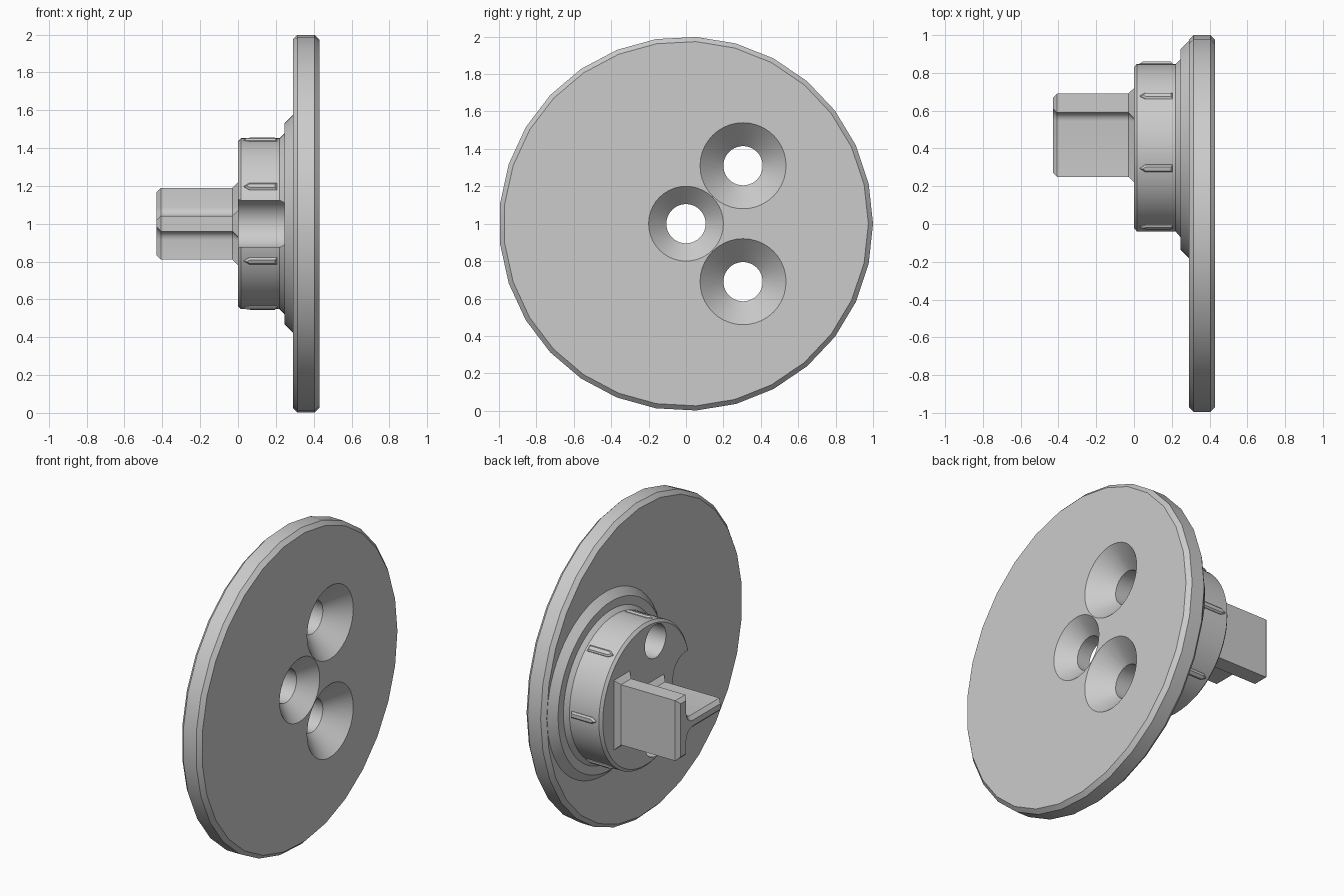
import bpy, bmesh
from math import sin, cos, pi, tau, radians
from mathutils import Vector, Matrix

if "Cube" in bpy.data.objects:
    bpy.data.objects.remove(bpy.data.objects["Cube"])

HUB_Y = 0.395   # hub axis offset from the plate axis


def finish(name, bm):
    bmesh.ops.recalc_face_normals(bm, faces=bm.faces)
    me = bpy.data.meshes.new(name)
    bm.to_mesh(me)
    bm.free()
    ob = bpy.data.objects.new(name, me)
    bpy.context.collection.objects.link(ob)
    return ob


def skin(bm, rings):
    """Join equal-length rings of points and cap both ends."""
    rows = [[bm.verts.new(p) for p in ring] for ring in rings]
    n = len(rows[0])
    for a, b in zip(rows, rows[1:]):
        for i in range(n):
            j = (i + 1) % n
            bm.faces.new((a[i], a[j], b[j], b[i]))
    bm.faces.new(rows[0][::-1])
    bm.faces.new(rows[-1])


def turned(name, profile, y, z, sides):
    """Solid turned about an axis along x, profile is (x, radius)."""
    bm = bmesh.new()
    skin(bm, [[(x, y + r * cos(tau * i / sides), z + r * sin(tau * i / sides))
               for i in range(sides)] for x, r in profile])
    return finish(name, bm)


def offset(poly, d):
    """Mitred offset of a counter-clockwise outline."""
    pts = [Vector(p) for p in poly]
    out = []
    for i, p in enumerate(pts):
        a = (p - pts[i - 1]).normalized()
        b = (pts[(i + 1) % len(pts)] - p).normalized()
        n1, n2 = Vector((a.y, -a.x)), Vector((b.y, -b.x))
        out.append(p + d * (n1 + n2) / (1 + n1.dot(n2)))
    return out


def activate(ob):
    bpy.ops.object.select_all(action='DESELECT')
    ob.select_set(True)
    bpy.context.view_layer.objects.active = ob


def boolean(ob, tool, op):
    activate(ob)
    m = ob.modifiers.new("cut", 'BOOLEAN')
    m.operation, m.solver, m.object = op, 'EXACT', tool
    bpy.ops.object.modifier_apply(modifier=m.name)
    bpy.data.objects.remove(tool)


def smooth(ob):
    activate(ob)
    bpy.ops.object.shade_smooth_by_angle(angle=radians(30))


# round plate with chamfered rim
body = turned("plate_and_hub", [(0.29, 0.975), (0.315, 1.0), (0.405, 1.0), (0.43, 0.975)],
              0, 1, 29)

# hub with stepped, sloped foot
hub = turned("hub", [(0.0, 0.435), (0.015, 0.452), (0.22, 0.452), (0.245, 0.477),
                     (0.245, 0.53), (0.295, 0.58), (0.32, 0.58)], HUB_Y, 1, 64)
boolean(body, hub, 'UNION')

# centre screw hole, which also notches the side of the hub
centre = turned("centre_hole", [(-0.1, 0.13), (0.245, 0.13), (0.245, 0.105),
                                (0.335, 0.105), (0.45, 0.22)], 0, 1, 40)
boolean(body, centre, 'DIFFERENCE')

# two countersunk screw holes through the hub
for side in (-1, 1):
    hole = turned("screw_hole", [(-0.1, 0.105), (0.305, 0.105), (0.45, 0.25)],
                  0.305, 1 + side * 0.31, 40)
    boolean(body, hole, 'DIFFERENCE')
smooth(body)

# T-shaped peg: thin web, filleted into a wide bar, flared at the hub
fillet = [(0.545 + 0.045 * sin(t), 0.085 - 0.045 * cos(t))
          for t in (i * pi / 8 for i in range(5))]
upper = [(0.25, 0.04)] + fillet + [(0.59, 0.19), (0.69, 0.19)]
outline = [(y, -z) for y, z in upper] + upper[::-1]
bm = bmesh.new()
skin(bm, [[(x, p.x, 1 + p.y) for p in offset(outline, d)]
          for x, d in ((-0.43, -0.022), (-0.408, 0), (-0.03, 0), (0.0, 0.03), (0.02, 0.03))])
smooth(finish("peg", bm))

# seven grip ribs around the hub, pointed at the front
rib = [(0.03, 0), (0.06, -0.02), (0.205, -0.02), (0.205, 0.02), (0.06, 0.02)]
bm = bmesh.new()
for k in range(7):
    turn = Matrix.Rotation(tau * k / 7, 3, 'X')
    skin(bm, [[turn @ Vector((p.x, r, p.y)) + Vector((0, HUB_Y, 1)) for p in offset(rib, d)]
              for r, d in ((0.44, 0), (0.455, 0), (0.464, -0.009))])
finish("grip_ribs", bm)
